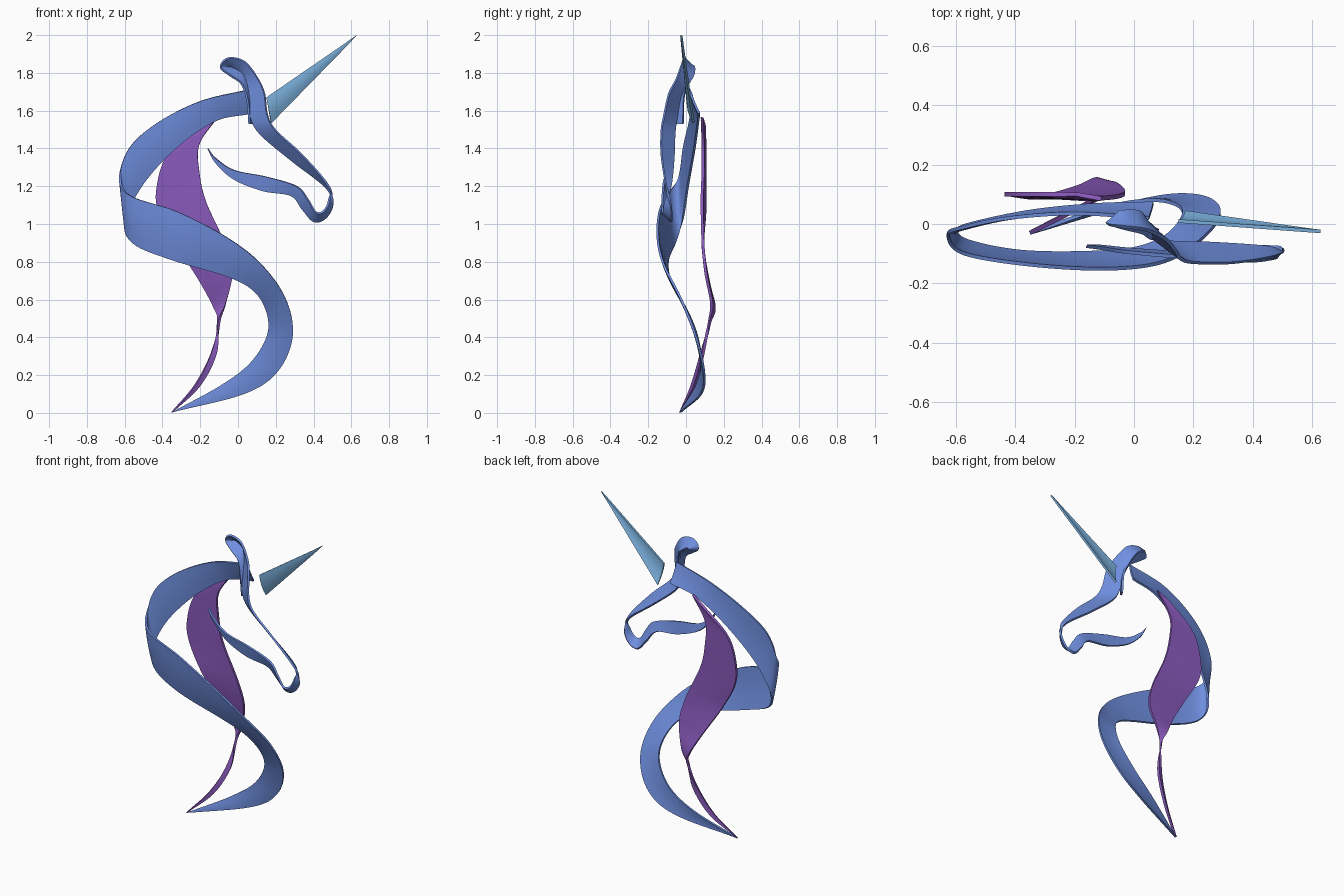
import bpy
import bmesh
from mathutils import Vector

STEPS = 8       # rows between two neighbouring sections
COLUMNS = 4     # faces across a ribbon

default_cube = bpy.data.objects.get("Cube")
if default_cube:
    bpy.data.objects.remove(default_cube, do_unlink=True)


def make_material(name, red, green, blue):
    material = bpy.data.materials.new(name)
    material.use_nodes = True
    colour = (red, green, blue, 1)
    material.diffuse_color = colour
    shader = material.node_tree.nodes["Principled BSDF"]
    shader.inputs["Base Color"].default_value = colour
    shader.inputs["Roughness"].default_value = .6
    return material


def smooth_path(points):
    """Return a smooth curve that passes through every given point."""
    points = [Vector(point) for point in points]
    before_first = points[0] * 2 - points[1]
    after_last = points[-1] * 2 - points[-2]
    padded = [before_first] + points + [after_last]
    path = []
    for previous, start, end, following in zip(padded, padded[1:], padded[2:], padded[3:]):
        start_tangent = (end - previous) / 2
        end_tangent = (following - start) / 2
        for step in range(STEPS):
            t = step / STEPS
            ease = t * t * (3 - 2 * t)
            path.append(start.lerp(end, ease)
                        + start_tangent * (t * (1 - t) ** 2)
                        - end_tangent * (t * t * (1 - t)))
    path.append(points[-1])
    return path


def make_ribbon(name, material, sections, thickness=.012, bulge=0):
    """Loft a thin band between two edge curves; bulge bows it to the front."""
    first_edge = smooth_path([section[0] for section in sections])
    second_edge = smooth_path([section[-1] for section in sections])
    bm = bmesh.new()
    rows = []
    for first, second in zip(first_edge, second_edge):
        width = (second - first).length
        row = []
        for column in range(COLUMNS + 1):
            t = column / COLUMNS
            position = first.lerp(second, t)
            position.y -= bulge * width * t * (1 - t)
            row.append(bm.verts.new(position))
        rows.append(row)
    for row, next_row in zip(rows, rows[1:]):
        for column in range(COLUMNS):
            bm.faces.new((row[column], row[column + 1],
                          next_row[column + 1], next_row[column]))
    # Close the pointed ends
    bmesh.ops.remove_doubles(bm, verts=bm.verts, dist=.0005)
    bmesh.ops.recalc_face_normals(bm, faces=bm.faces)
    mesh = bpy.data.meshes.new(name)
    bm.to_mesh(mesh)
    bm.free()
    mesh.materials.append(material)

    ribbon = bpy.data.objects.new(name, mesh)
    bpy.context.collection.objects.link(ribbon)
    solidify = ribbon.modifiers.new("Thickness", "SOLIDIFY")
    solidify.thickness = thickness
    solidify.offset = 0
    bpy.ops.object.select_all(action="DESELECT")
    ribbon.select_set(True)
    bpy.context.view_layer.objects.active = ribbon
    bpy.ops.object.modifier_apply(modifier=solidify.name)
    bpy.ops.object.shade_smooth_by_angle(angle=.6)
    return ribbon


blue = make_material("Ribbon blue", .16, .275, .74)
purple = make_material("Mane purple", .25, .1, .5)
pale_blue = make_material("Horn pale blue", .21, .46, .76)

# Every section holds the two opposite edge points of the band
base_tip = (-.35, -.03, .003)

# Neck: a wide band that wraps forward from the head and ends in a point
make_ribbon("neck_ribbon", blue, [
    ((.05, .02, 1.71), (.065, .07, 1.585)),
    ((-.2, .035, 1.65), (-.12, .065, 1.545)),
    ((-.42, .02, 1.54), (-.33, .045, 1.4)),
    ((-.57, -.01, 1.41), (-.51, .01, 1.2)),
    ((-.625, -.035, 1.255), (-.595, -.02, 1.01)),
    ((-.57, -.1, 1.15), (-.55, -.06, .895)),
    ((-.32, -.14, 1.065), (-.35, -.095, .81)),
    ((-.06, -.15, .93), (-.05, -.09, .72)),
    ((.12, -.12, .79), (.09, -.05, .64)),
    ((.25, -.03, .61), (.155, .015, .52)),
    ((.29, .05, .41), (.15, .06, .4)),
    ((.21, .095, .22), (.06, .08, .26)),
    ((.03, .08, .1), (-.1, .055, .14)),
    (base_tip,),
], bulge=.12)

# Mane: a leaf-shaped band behind the neck with a thin twisted tail
make_ribbon("mane_ribbon", purple, [
    ((-.19, .1, 1.52), (-.11, .085, 1.565)),
    ((-.37, .1, 1.37), (-.205, .09, 1.42)),
    ((-.43, .1, 1.2), (-.205, .09, 1.28)),
    ((-.42, .1, 1.06), (-.17, .085, 1.12)),
    ((-.32, .09, .88), (-.07, .09, .9)),
    ((-.2, .12, .69), (-.03, .105, .74)),
    ((-.13, .15, .56), (-.065, .135, .58)),
    ((-.105, .13, .48), (-.1, .12, .48)),
    ((-.145, .08, .31), (-.115, .09, .31)),
    ((-.23, .03, .145), (-.205, .045, .14)),
    (base_tip,),
], thickness=.015)

# Head: one band that curls over the ear, down the face and along the jaw
ear = [
    ((.06, -.05, 1.53), (.08, -.015, 1.53)),
    ((.05, -.05, 1.65), (.07, -.01, 1.67)),
    ((.02, -.03, 1.74), (.035, .02, 1.78)),
    ((-.04, -.015, 1.785), (-.02, .035, 1.82)),
    ((-.09, 0, 1.825), (-.045, .04, 1.83)),
    ((-.075, -.005, 1.865), (-.035, .045, 1.83)),
    ((-.03, -.01, 1.88), (0, .045, 1.805)),
]
face = [
    ((.04, -.02, 1.855), (.025, .035, 1.775)),
    ((.105, -.05, 1.77), (.045, 0, 1.72)),
    ((.14, -.09, 1.69), (.06, -.03, 1.65)),
    ((.155, -.115, 1.58), (.07, -.05, 1.56)),
    ((.2, -.13, 1.495), (.12, -.06, 1.475)),
    ((.34, -.13, 1.365), (.28, -.065, 1.34)),
    ((.48, -.105, 1.2), (.465, -.08, 1.195)),
]
# The band twists at the nose, so its edges change sides here
jaw = [
    ((.5, -.08, 1.1), (.48, -.11, 1.12)),
    ((.46, -.075, 1.03), (.45, -.12, 1.065)),
    ((.4, -.075, 1.015), (.41, -.125, 1.065)),
    ((.34, -.08, 1.08), (.37, -.125, 1.13)),
    ((.28, -.095, 1.15), (.31, -.12, 1.2)),
    ((.13, -.095, 1.175), (.15, -.11, 1.25)),
    ((-.02, -.085, 1.235), (-.02, -.095, 1.285)),
    ((-.115, -.075, 1.32), (-.12, -.08, 1.35)),
    ((-.16, -.075, 1.4),),
]
make_ribbon("head_ribbon", blue, ear + face + jaw)

# Horn: a bowed blade tapering to a point
make_ribbon("horn", pale_blue, [
    ((.15, .01, 1.67), (.175, .04, 1.535)),
    ((.627, -.025, 1.998),),
], bulge=.3)
